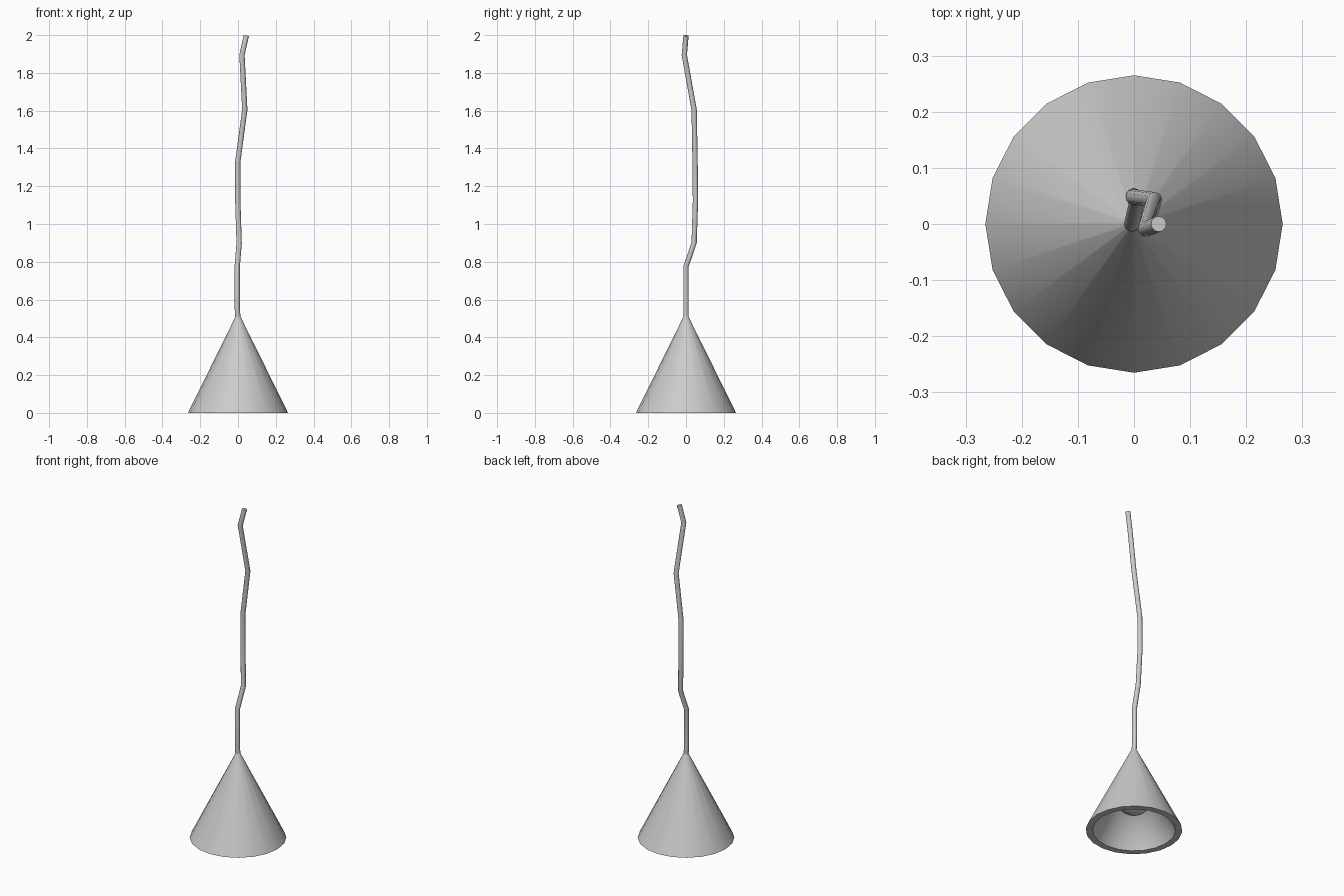
import bpy, bmesh, math

if "Cube" in bpy.data.objects:
    bpy.data.objects.remove(bpy.data.objects["Cube"])


def finish(obj, angle=40):
    bpy.ops.object.select_all(action='DESELECT')
    obj.select_set(True)
    bpy.context.view_layer.objects.active = obj
    bpy.ops.object.shade_smooth_by_angle(angle=math.radians(angle))


def lathe(name, profile, sides):
    """Revolve a closed (radius, z) profile around the z axis."""
    bm = bmesh.new()
    verts = [bm.verts.new((r, 0, z)) for r, z in profile]
    edges = [bm.edges.new((a, b)) for a, b in zip(verts, verts[1:])]
    bmesh.ops.spin(bm, geom=verts + edges, cent=(0, 0, 0), axis=(0, 0, 1),
                   angle=2 * math.pi, steps=sides)
    bmesh.ops.remove_doubles(bm, verts=bm.verts, dist=1e-5)
    bmesh.ops.recalc_face_normals(bm, faces=bm.faces)
    mesh = bpy.data.meshes.new(name)
    bm.to_mesh(mesh)
    bm.free()
    obj = bpy.data.objects.new(name, mesh)
    bpy.context.collection.objects.link(obj)
    finish(obj)
    return obj


# Hollow conical shade with a flat bottom rim
lathe("shade", [(0, 0.512), (0.012, 0.512), (0.265, 0), (0.228, 0), (0, 0.455)], 20)

# Round bulb tucked inside the shade
bpy.ops.mesh.primitive_uv_sphere_add(segments=24, ring_count=14, radius=0.1,
                                     location=(0, 0, 0.205))
bulb = bpy.context.object
bulb.name = "bulb"
finish(bulb)

# Kinked hanging cable
path = [(0, 0, 0.49), (-0.004, 0, 0.56), (-0.004, 0, 0.775),
        (0.006, 0.043, 0.9), (-0.001, 0.05, 1.12), (-0.001, 0.048, 1.33),
        (0.036, 0.043, 1.605), (0.021, -0.009, 1.895), (0.044, 0, 1.997)]
curve = bpy.data.curves.new("cable", 'CURVE')
curve.dimensions = '3D'
curve.bevel_depth = 0.014
curve.bevel_resolution = 4
curve.use_fill_caps = True
spline = curve.splines.new('POLY')
spline.points.add(len(path) - 1)
for point, co in zip(spline.points, path):
    point.co = (*co, 1)
cable = bpy.data.objects.new("cable", curve)
bpy.context.collection.objects.link(cable)
bpy.ops.object.select_all(action='DESELECT')
cable.select_set(True)
bpy.context.view_layer.objects.active = cable
bpy.ops.object.convert(target='MESH')
finish(bpy.context.object)
